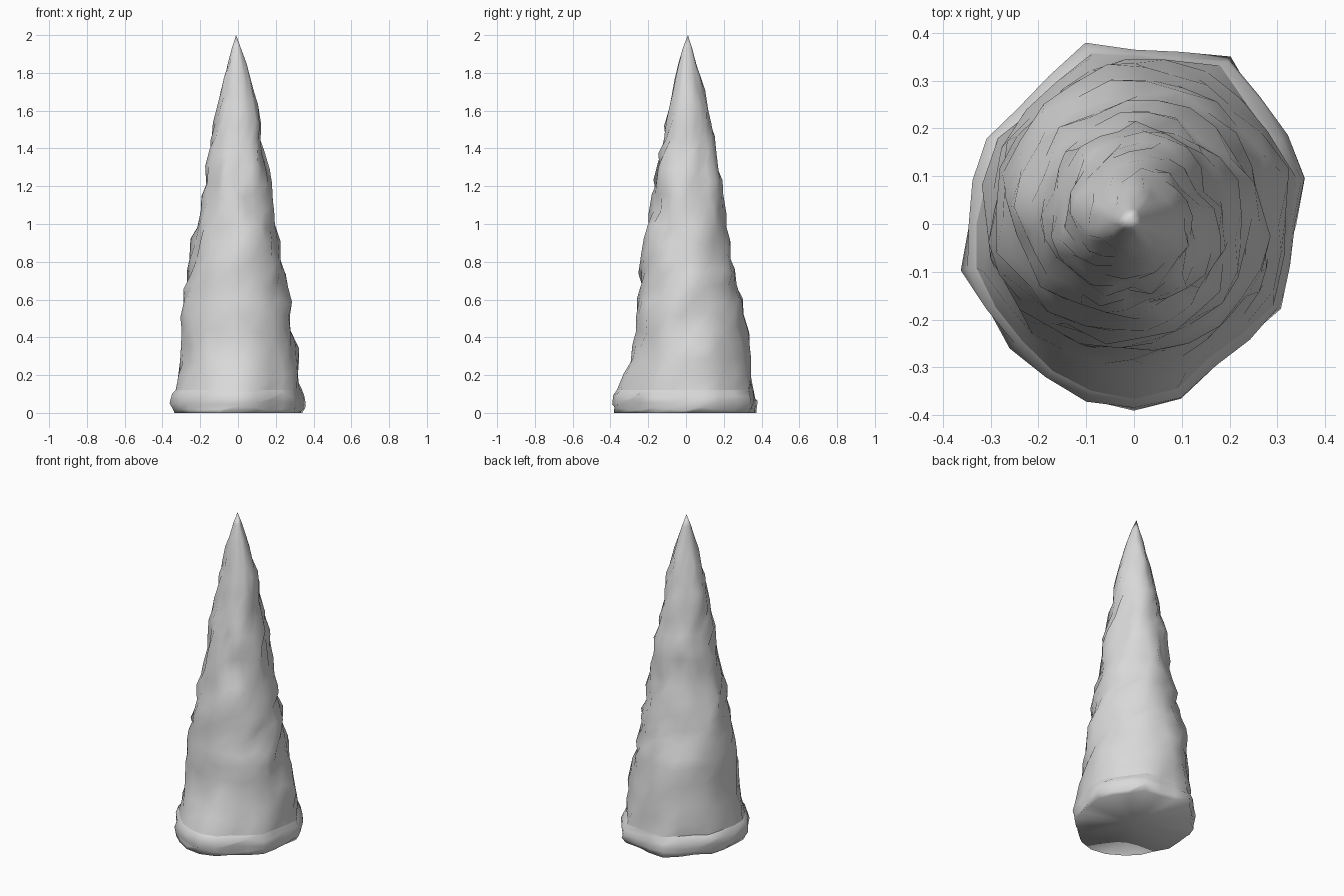
import bpy, bmesh, math, random
from mathutils import Vector, noise

if "Cube" in bpy.data.objects:
    bpy.data.objects.remove(bpy.data.objects["Cube"])

random.seed(4)
SIDES = 24
# Outline of the jagged foot, one radius every 15 degrees
FOOT = [.345, .38, .37, .375, .41, .37, .37, .395, .36, .345, .36, .355,
        .355, .375, .36, .365, .375, .39, .392, .39, .345, .345, .355, .335]
# Spire extents: height, left, right, front, back
SPIRE = [(.12, .32, .33, .335, .35), (.2, .295, .32, .295, .345), (.4, .298, .288, .265, .328),
         (.6, .29, .272, .255, .293), (.8, .257, .232, .238, .242), (1.0, .215, .2, .19, .212),
         (1.2, .17, .178, .168, .19), (1.4, .147, .13, .132, .152), (1.6, .113, .107, .093, .12),
         (1.8, .065, .06, .053, .066), (1.93, .032, .015, .016, .032)]


def extents(z):
    for a, b in zip(SPIRE, SPIRE[1:]):
        if z <= b[0]:
            t = (z - a[0]) / (b[0] - a[0])
            return [p + (q - p) * t for p, q in zip(a[1:], b[1:])]
    return SPIRE[-1][1:]


def spire_point(z, i):
    """Rough, slightly twisted rock surface that flares into the foot."""
    flare = max(0, 1 - (z - .12) / .2)
    a = 2 * math.pi * i / SIDES + .12 * math.sin(z * 9) * (1 - flare)
    left, right, front, back = extents(z)
    c, s = math.cos(a), math.sin(a)
    x, y = c * (right if c > 0 else left), s * (back if s > 0 else front)
    r = math.hypot(x, y)
    fade = min(1, (2 - z) / .7) * (1 - .6 * flare)
    bump = .016 * noise.noise(Vector((c * 5 + 7, s * 5, z * 12)))
    bump += random.uniform(-.014, .015)
    # Small knob low on the right
    bump += .045 * math.exp(-((a - .3) / .2) ** 2 - ((z - .32) / .06) ** 2)
    k = 1 + bump * fade / max(r, .03)
    k += .85 * flare * (.93 * FOOT[i] / r - 1)
    rise = random.uniform(-.018, .018) if .13 < z < 1.85 else 0
    return Vector((x * k, y * k, z + rise))


def foot_point(scale, z, i):
    a = 2 * math.pi * i / SIDES
    wave = .035 if z == 0 else .02
    r = FOOT[i] * (scale + random.uniform(-wave, wave))
    rise = random.uniform(-.015, .015) if z > .01 else 0
    return Vector((r * math.cos(a), r * math.sin(a), z + rise))


bm = bmesh.new()
rings = []
# Rounded foot
for scale, z in ((.955, 0), (.97, .025), (.99, .055), (.975, .09)):
    rings.append([bm.verts.new(foot_point(scale, z, i)) for i in range(SIDES)])
# Tapering spire
heights = [.12 + j * .0787 for j in range(24)]
for z in heights:
    rings.append([bm.verts.new(spire_point(z, i)) for i in range(SIDES)])
for lo, hi in zip(rings, rings[1:]):
    for i in range(SIDES):
        j = (i + 1) % SIDES
        bm.faces.new((lo[i], lo[j], hi[j], hi[i]))
# Pointed tip and closed underside
tip, floor = bm.verts.new((-.01, .01, 2)), bm.verts.new((0, 0, 0))
for i in range(SIDES):
    j = (i + 1) % SIDES
    bm.faces.new((rings[-1][i], rings[-1][j], tip))
    bm.faces.new((rings[0][j], rings[0][i], floor))

# Smooth rock with a crease where the spire meets the foot
ledge = set(rings[4])
for f in bm.faces:
    f.smooth = True
for e in bm.edges:
    e.smooth = not (e.verts[0] in ledge and e.verts[1] in ledge)

mesh = bpy.data.meshes.new("rock_spire")
bm.to_mesh(mesh)
bm.free()
stone = bpy.data.materials.new("grey stone")
stone.diffuse_color = (.7, .7, .7, 1)
stone.use_nodes = True
stone.node_tree.nodes["Principled BSDF"].inputs["Base Color"].default_value = stone.diffuse_color
mesh.materials.append(stone)
bpy.context.collection.objects.link(bpy.data.objects.new("rock_spire", mesh))
